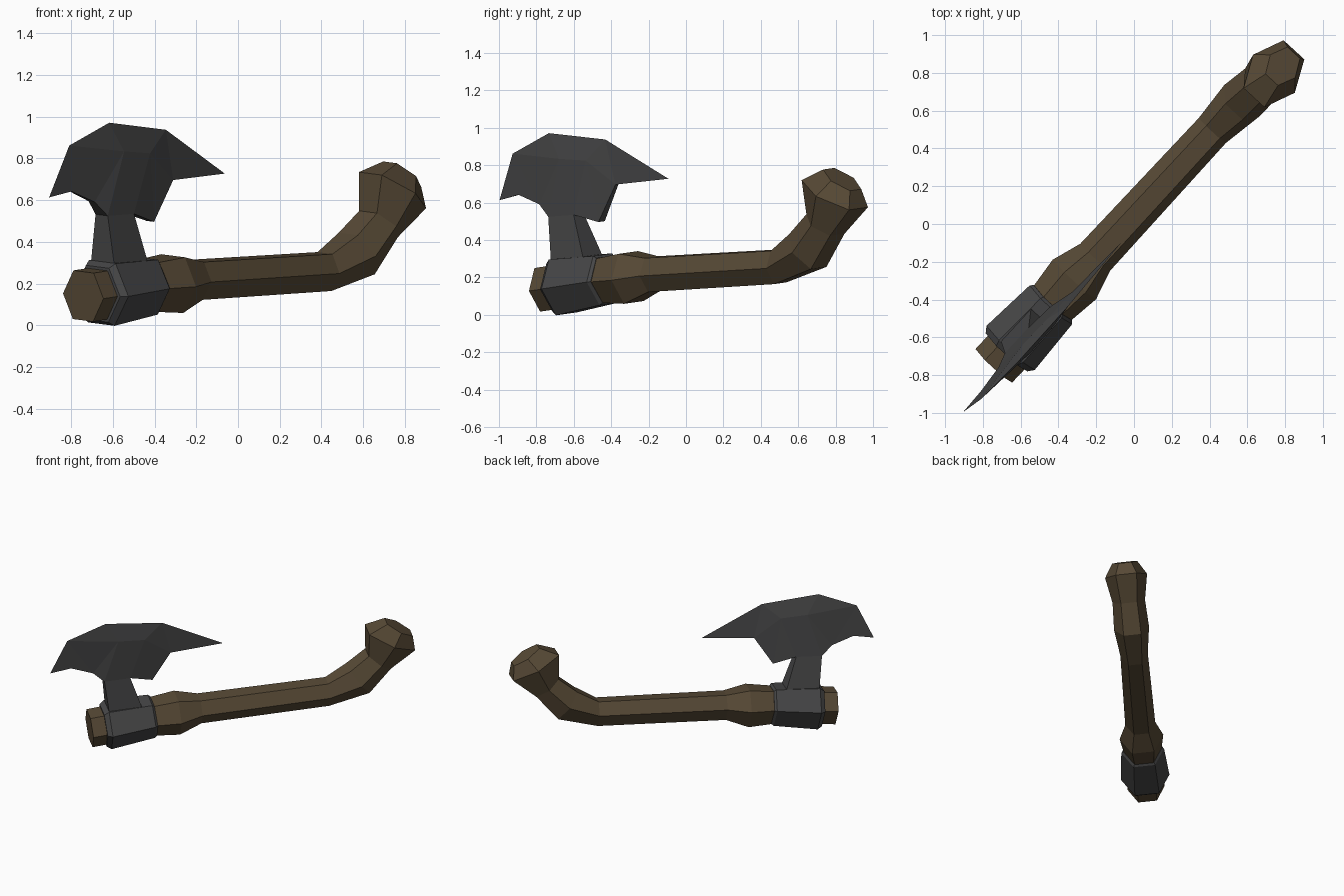
import bpy, bmesh, math
from mathutils import Matrix, Vector

if "Cube" in bpy.data.objects:
    bpy.data.objects.remove(bpy.data.objects["Cube"])

# Local frame: x along the handle, y across it, z up; then rolled and yawed into place
PLACE = (Matrix.Rotation(math.radians(47.5), 4, 'Z') @ Matrix.Translation((0, 0.04, 0.14))
         @ Matrix.Rotation(math.radians(5.5), 4, 'X') @ Matrix.Translation((0, 0, -0.14)))


def material(name, rgb):
    m = bpy.data.materials.new(name)
    m.diffuse_color = (*rgb, 1)
    m.use_nodes = True
    m.node_tree.nodes["Principled BSDF"].inputs["Base Color"].default_value = m.diffuse_color
    return m


wood = material("brown wood", (0.095, 0.067, 0.036))
iron = material("dark iron", (0.062, 0.062, 0.063))


def finish(bm, name, mat):
    bmesh.ops.remove_doubles(bm, verts=bm.verts, dist=0.0005)
    bmesh.ops.recalc_face_normals(bm, faces=bm.faces)
    bm.transform(PLACE)
    me = bpy.data.meshes.new(name)
    bm.to_mesh(me)
    bm.free()
    me.materials.append(mat)
    ob = bpy.data.objects.new(name, me)
    bpy.context.collection.objects.link(ob)
    return ob


def hex_loft(name, rings, mat):
    """Six-sided tube; ring = centre x, centre z, vector to its top flat (dx, dz), half width."""
    bm = bmesh.new()
    loops = []
    for x, z, dx, dz, r in rings:
        section = ((1, 0), (.5, 1), (-.5, 1), (-1, 0), (-.5, -1), (.5, -1))
        loops.append([bm.verts.new((x + dx * b, r * a, z + dz * b)) for a, b in section])
    for p, q in zip(loops, loops[1:]):
        for i in range(6):
            j = (i + 1) % 6
            bm.faces.new((p[i], p[j], q[j], q[i]))
    bm.faces.new(loops[0])
    bm.faces.new(loops[-1])
    return finish(bm, name, mat)


# Curved wooden handle with swollen grip and knob
hex_loft("handle", [
    (-1.055, 0.140, -0.010, 0.117, 0.132),
    (-0.613, 0.188, -0.010, 0.118, 0.134),
    (-0.430, 0.200, -0.008, 0.134, 0.156),
    (-0.269, 0.218, -0.005, 0.091, 0.107),
    (0.645, 0.258, -0.005, 0.089, 0.098),
    (0.865, 0.345, -0.070, 0.094, 0.125),
    (1.005, 0.487, -0.080, 0.058, 0.116),
    (1.087, 0.650, -0.165, 0.080, 0.150),
    (1.148, 0.727, -0.092, 0.057, 0.090),
], wood)

# Iron socket around the handle
hex_loft("socket", [
    (-0.957, 0.151, -0.012, 0.130, 0.150),
    (-0.925, 0.155, -0.012, 0.150, 0.174),
    (-0.613, 0.190, -0.012, 0.132, 0.153),
    (-0.597, 0.191, -0.012, 0.120, 0.139),
], iron)

# Blade and neck: x, z, half thickness
POINTS = [
    (-1.347, 0.615, 0), (-1.230, 0.865, 0), (-0.958, 0.975, 0), (-0.552, 0.941, 0),
    (-0.112, 0.730, 0), (-0.488, 0.700, 0.012), (-0.617, 0.500, 0.025),
    (-0.780, 0.540, 0.040), (-0.965, 0.530, 0.040), (-1.043, 0.595, 0.020),
    (-1.200, 0.645, 0.008), (-0.870, 0.840, 0.030), (-0.680, 0.830, 0.025),
    (-0.930, 0.270, 0.080), (-0.690, 0.290, 0.080),
]
SIDE = [(0, 1, 10), (1, 11, 9), (1, 9, 10), (1, 2, 11), (2, 3, 12, 11), (3, 4, 5),
        (3, 5, 12), (5, 6, 12), (6, 7, 12), (7, 8, 11, 12), (8, 9, 11), (13, 14, 7, 8)]
RIM = [4, 5, 6, 7, 14, 13, 8, 9, 10, 0]

bm = bmesh.new()
sides = []
for s in (1, -1):
    vs = [bm.verts.new((x, s * t, z)) for x, z, t in POINTS]
    for f in SIDE:
        bm.faces.new([vs[i] for i in f])
    sides.append(vs)
for a, b in zip(RIM, RIM[1:]):
    bm.faces.new((sides[0][a], sides[0][b], sides[1][b], sides[1][a]))
finish(bm, "blade", iron)
